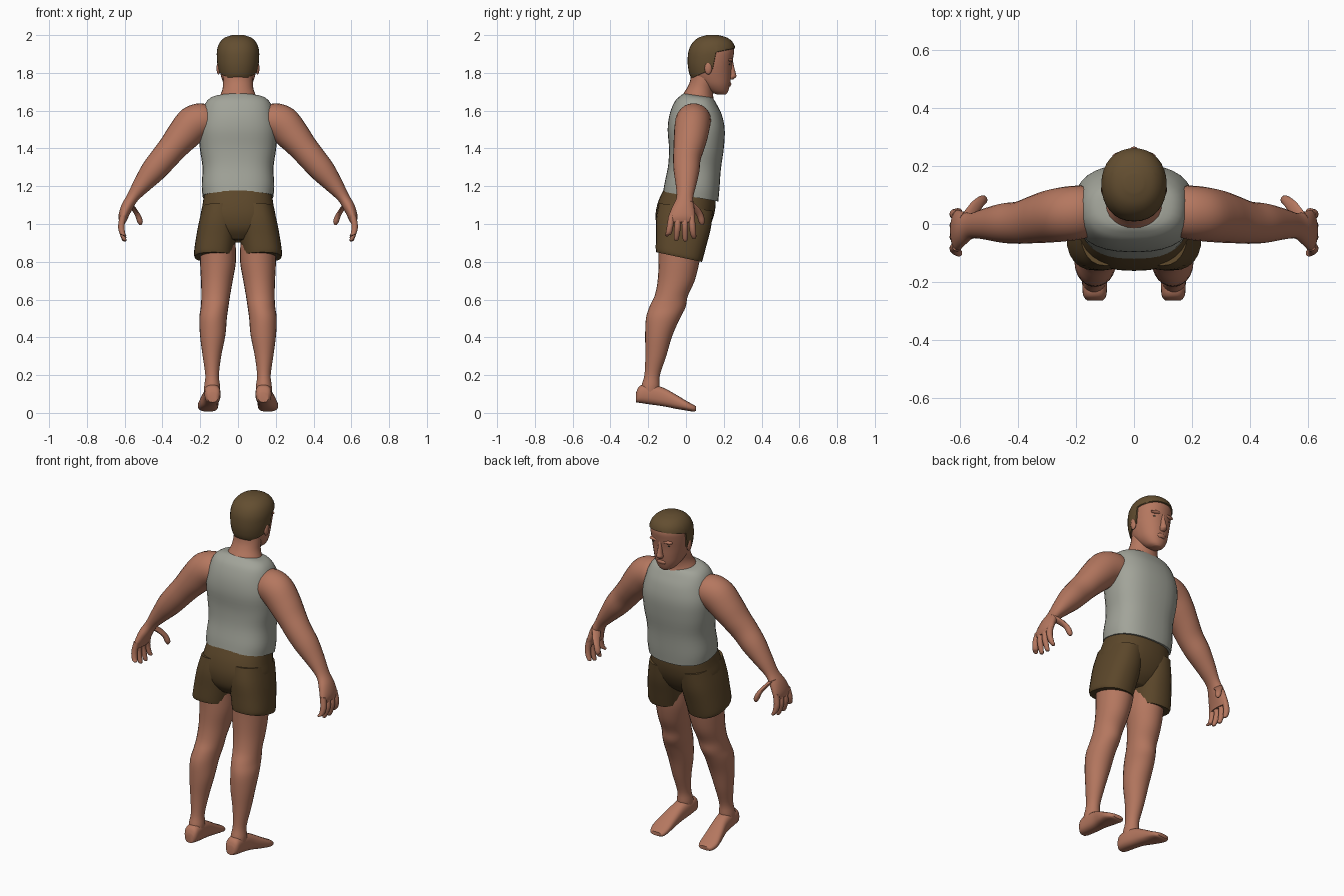
import bpy, bmesh, math
from mathutils import Vector


def material(name, rgb):
    m = bpy.data.materials.new(name)
    m.diffuse_color = (*rgb, 1)
    return m


SKIN = material("skin", (0.46, 0.185, 0.115))
HAIR = material("brown_hair", (0.125, 0.076, 0.030))
SHIRT = material("grey_cloth", (0.36, 0.37, 0.32))
SHORTS = material("brown_cloth", (0.105, 0.062, 0.023))
EYE = material("dark_eye", (0.07, 0.065, 0.045))


def spline(rings, steps):
    """Catmull-Rom through rings of numbers."""
    rings = [tuple(r) + (0,) * (7 - len(r)) for r in rings]
    out = []
    for i in range(len(rings) - 1):
        p0, p1 = rings[max(i - 1, 0)], rings[i]
        p2, p3 = rings[i + 1], rings[min(i + 2, len(rings) - 1)]
        for s in range(steps):
            t = s / steps
            out.append([0.5 * (2 * b + (c - a) * t + (2 * a - 5 * b + 4 * c - d) * t * t
                               + (3 * b - a - 3 * c + d) * t ** 3)
                        for a, b, c, d in zip(p0, p1, p2, p3)])
    out.append(list(rings[-1]))
    return out


def finish(bm, name, mats, mirror=False, angle=50):
    bmesh.ops.recalc_face_normals(bm, faces=bm.faces)
    me = bpy.data.meshes.new(name)
    bm.to_mesh(me)
    bm.free()
    for m in mats:
        me.materials.append(m)
    ob = bpy.data.objects.new(name, me)
    bpy.context.collection.objects.link(ob)
    bpy.ops.object.select_all(action='DESELECT')
    ob.select_set(True)
    bpy.context.view_layer.objects.active = ob
    bpy.ops.object.shade_smooth_by_angle(angle=math.radians(angle))
    if mirror:
        md = ob.modifiers.new("mirror", 'MIRROR')
        md.use_mirror_merge = False
    return ob


def loft_mesh(rings, n=24, steps=4, power=2.0):
    """Rings: x, y, z, half width, half depth, roll about y, pitch about x (degrees)."""
    bm = bmesh.new()
    loops = []
    for x, y, z, rx, ry, a, b in spline(rings, steps):
        a, b = math.radians(a), math.radians(b)
        u = Vector((math.cos(a), 0, math.sin(a))) * max(rx, 0.002)
        v = Vector((0, math.cos(b), math.sin(b))) * max(ry, 0.002)
        loop = []
        for k in range(n):
            t = 2 * math.pi * k / n
            c, s = math.cos(t), math.sin(t)
            c = math.copysign(abs(c) ** (2 / power), c)
            s = math.copysign(abs(s) ** (2 / power), s)
            loop.append(bm.verts.new(Vector((x, y, z)) + u * c + v * s))
        loops.append(loop)
    for l0, l1 in zip(loops, loops[1:]):
        for k in range(n):
            j = (k + 1) % n
            bm.faces.new((l0[k], l0[j], l1[j], l1[k]))
    bm.faces.new(loops[0][::-1])
    bm.faces.new(loops[-1])
    return bm


def loft(name, rings, mat, mirror=False, **kw):
    return finish(loft_mesh(rings, **kw), name, [mat], mirror)


def blob(name, loc, size, mat):
    bm = bmesh.new()
    bmesh.ops.create_uvsphere(bm, u_segments=14, v_segments=8, radius=1)
    for v in bm.verts:
        v.co = Vector(loc) + Vector(v.co[i] * size[i] for i in range(3))
    return finish(bm, name, [mat], True)


# sleeveless shirt
loft("shirt", [
    (0, 0.025, 1.145, 0.187, 0.148, 0, -10),
    (0, 0.032, 1.20, 0.192, 0.146, 0, -8),
    (0, 0.045, 1.30, 0.188, 0.140, 0, -4),
    (0, 0.055, 1.40, 0.202, 0.145),
    (0, 0.054, 1.50, 0.208, 0.151),
    (0, 0.051, 1.58, 0.192, 0.138),
    (0, 0.052, 1.64, 0.172, 0.112, 0, -4),
    (0, 0.058, 1.670, 0.140, 0.088, 0, -6),
    (0, 0.062, 1.680, 0.095, 0.075, 0, -8)], SHIRT, n=32, power=2.5)

# shorts: hips and two legs
loft("shorts_hips", [
    (0, 0.022, 1.165, 0.178, 0.138, 0, -10),
    (0, 0.004, 1.10, 0.188, 0.152, 0, -8),
    (0, -0.012, 1.03, 0.198, 0.150, 0, -6),
    (0, -0.025, 0.96, 0.165, 0.125, 0, -6),
    (0, -0.03, 0.91, 0.08, 0.08, 0, -6)], SHORTS, n=32, power=2.4)
loft("shorts_legs", [
    (0.095, 0.0, 1.09, 0.092, 0.145, 0, -8),
    (0.106, -0.014, 1.00, 0.103, 0.147, 0, -10),
    (0.119, -0.026, 0.91, 0.106, 0.136, 0, -11),
    (0.128, -0.035, 0.845, 0.105, 0.128, 0, -12),
    (0.128, -0.037, 0.825, 0.101, 0.124, 0, -12)], SHORTS, True, power=2.4)

# legs with knee and calf
loft("legs", [
    (0.108, -0.03, 0.90, 0.095, 0.115),
    (0.106, -0.037, 0.80, 0.095, 0.108),
    (0.112, -0.052, 0.70, 0.084, 0.098),
    (0.118, -0.078, 0.62, 0.076, 0.088),
    (0.124, -0.098, 0.56, 0.073, 0.096),
    (0.132, -0.122, 0.50, 0.073, 0.090),
    (0.134, -0.144, 0.41, 0.067, 0.072),
    (0.138, -0.160, 0.30, 0.049, 0.055),
    (0.137, -0.179, 0.20, 0.036, 0.041),
    (0.137, -0.188, 0.14, 0.042, 0.048),
    (0.137, -0.190, 0.09, 0.040, 0.046)], SKIN, True)

# feet, running from heel to toes
loft("feet", [
    (0.134, -0.264, 0.082, 0.026, 0.026, 0, 90),
    (0.135, -0.245, 0.098, 0.040, 0.045, 0, 90),
    (0.136, -0.190, 0.098, 0.043, 0.053, 0, 90),
    (0.142, -0.120, 0.084, 0.043, 0.049, 0, 90),
    (0.153, -0.050, 0.058, 0.050, 0.037, 0, 90),
    (0.159, 0.005, 0.037, 0.054, 0.025, 0, 90),
    (0.158, 0.040, 0.025, 0.046, 0.018, 0, 90),
    (0.157, 0.054, 0.023, 0.034, 0.011, 0, 90)], SKIN, True, power=2.6)

# arms from shoulder to palm
loft("arms", [
    (0.12, 0.045, 1.545, 0.080, 0.080, 80),
    (0.18, 0.040, 1.550, 0.092, 0.092, 75),
    (0.24, 0.034, 1.525, 0.098, 0.094, 58),
    (0.295, 0.026, 1.465, 0.088, 0.090, 42),
    (0.345, 0.016, 1.405, 0.077, 0.082, 40),
    (0.395, 0.005, 1.345, 0.072, 0.073, 40),
    (0.450, 0.003, 1.280, 0.066, 0.068, 38),
    (0.510, 0.0, 1.205, 0.048, 0.054, 35),
    (0.558, -0.006, 1.140, 0.032, 0.044, 30),
    (0.588, -0.015, 1.090, 0.031, 0.058, 25),
    (0.607, -0.022, 1.040, 0.026, 0.070, 12),
    (0.611, -0.024, 1.010, 0.018, 0.066, 5)], SKIN, True)

# fingers and thumb
for i, (y, tip_y, tip_z) in enumerate([(-0.076, -0.100, 0.935), (-0.041, -0.052, 0.912),
                                       (-0.006, -0.004, 0.908), (0.029, 0.042, 0.922)]):
    loft("finger_%d" % (i + 1), [
        (0.608, y, 1.045, 0.017, 0.017),
        (0.618, (y * 2 + tip_y) / 3, 0.990, 0.017, 0.017),
        (0.612, (y + tip_y * 2) / 3, 0.950, 0.015, 0.016),
        (0.602, tip_y, tip_z + 0.006, 0.011, 0.012),
        (0.599, tip_y, tip_z, 0.004, 0.005)], SKIN, True, n=12, steps=3)
loft("thumb", [
    (0.578, 0.010, 1.115, 0.024, 0.028, 20),
    (0.552, 0.050, 1.080, 0.021, 0.025, 20),
    (0.530, 0.075, 1.045, 0.017, 0.019, 10),
    (0.519, 0.083, 1.012, 0.015, 0.016),
    (0.517, 0.085, 0.995, 0.005, 0.006)], SKIN, True, n=12, steps=3)

# neck
loft("neck", [
    (0, 0.068, 1.625, 0.125, 0.108, 0, -14),
    (0, 0.066, 1.675, 0.098, 0.082, 0, -10),
    (0, 0.076, 1.715, 0.082, 0.070, 0, -6),
    (0, 0.090, 1.76, 0.079, 0.068),
    (0, 0.100, 1.82, 0.078, 0.070)], SKIN)

# head: cut along the hairline, then raise the hair
head = loft_mesh([(0, (back + front) / 2, z, w, (front - back) / 2) for z, back, front, w in [
    (1.686, 0.165, 0.212, 0.024),
    (1.700, 0.125, 0.222, 0.048),
    (1.735, 0.075, 0.232, 0.073),
    (1.780, 0.032, 0.238, 0.089),
    (1.830, 0.018, 0.242, 0.100),
    (1.880, 0.016, 0.250, 0.105),
    (1.920, 0.022, 0.255, 0.104),
    (1.955, 0.040, 0.244, 0.092),
    (1.980, 0.070, 0.215, 0.067),
    (1.993, 0.110, 0.170, 0.030)]], n=32, power=2.15)
cuts = [((0, 0.24, 1.925), (0, -0.2, 1)), ((0, 0.148, 1.85), (0, 1, -0.2)),
        ((0, 0.06, 1.785), (0, -0.45, 1))]
for co, no in cuts:
    bmesh.ops.bisect_plane(head, geom=head.verts[:] + head.edges[:] + head.faces[:],
                           plane_co=co, plane_no=no)
bmesh.ops.recalc_face_normals(head, faces=head.faces)


def side(f, i):
    return (f.calc_center_median() - Vector(cuts[i][0])).dot(Vector(cuts[i][1]))


hair = [f for f in head.faces if side(f, 0) > 0 or (side(f, 1) < 0 and side(f, 2) > 0)]
for f in hair:
    f.material_index = 1
rim = bmesh.ops.inset_region(head, faces=hair, thickness=0.002, depth=0.007, use_even_offset=True)
for f in rim["faces"]:
    f.material_index = 1
finish(head, "head", [SKIN, HAIR])

# face details
loft("nose", [
    (0, 0.238, 1.865, 0.010, 0.010),
    (0, 0.240, 1.835, 0.011, 0.014),
    (0, 0.242, 1.800, 0.015, 0.021),
    (0, 0.243, 1.780, 0.019, 0.023),
    (0, 0.236, 1.766, 0.012, 0.014)], SKIN, n=12)
loft("lips", [
    (0, 0.228, 1.752, 0.018, 0.008),
    (0, 0.229, 1.740, 0.028, 0.011),
    (0, 0.226, 1.727, 0.018, 0.008)], SKIN, n=12)
blob("brow_ridge", (0.040, 0.233, 1.868), (0.034, 0.016, 0.010), SKIN)
blob("eyes", (0.042, 0.2275, 1.845), (0.015, 0.008, 0.006), EYE)
blob("ears", (0.103, 0.118, 1.825), (0.011, 0.020, 0.034), SKIN)
